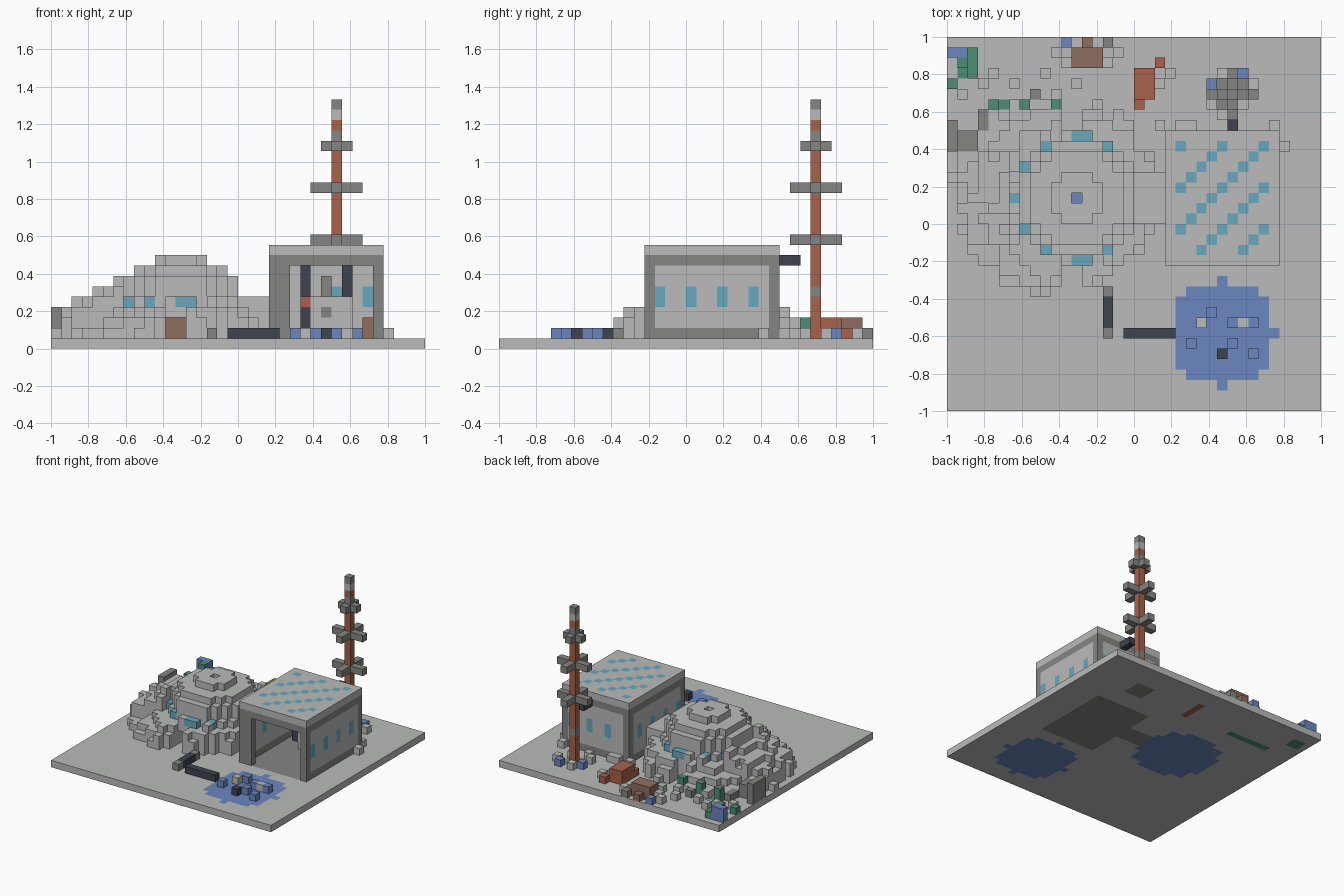
import bpy
import bmesh
import math
import random
from mathutils import Vector

cube = bpy.data.objects.get("Cube")
if cube:
    bpy.data.objects.remove(cube, do_unlink=True)

random.seed(7)
U = 1 / 18  # edge of one block; the base is 36 blocks wide

COLOURS = {
    "pale_stone": (0.49, 0.50, 0.49),
    "mid_grey": (0.235, 0.235, 0.225),
    "dark_navy": (0.05, 0.056, 0.078),
    "water_blue": (0.147, 0.24, 0.52),
    "glass_cyan": (0.138, 0.39, 0.52),
    "rust_red": (0.39, 0.122, 0.069),
    "earth_brown": (0.275, 0.156, 0.117),
    "leaf_green": (0.078, 0.262, 0.18),
}
NAMES = list(COLOURS)
MATS = []
for name, rgb in COLOURS.items():
    m = bpy.data.materials.new(name)
    m.use_nodes = True
    m.diffuse_color = (*rgb, 1)
    bsdf = m.node_tree.nodes["Principled BSDF"]
    bsdf.inputs["Base Color"].default_value = (*rgb, 1)
    bsdf.inputs["Roughness"].default_value = 0.9
    MATS.append(m)
PALE, GREY, NAVY, BLUE, CYAN, RED, BROWN, GREEN = NAMES


def span(v):
    """A single index or an inclusive (first, last) pair."""
    return range(v[0], v[1] + 1) if isinstance(v, tuple) else (v,)


def fill(cells, colour, i, j, k=1):
    for a in span(i):
        for b in span(j):
            for c in span(k):
                cells[a, b, c] = colour


def build(name, cells):
    """Turn a set of coloured blocks into one mesh of its outer faces."""
    bm = bmesh.new()
    axes = [Vector((1, 0, 0)), Vector((0, 1, 0)), Vector((0, 0, 1))]
    for cell, colour in cells.items():
        centre = Vector(cell) + Vector((0.5, 0.5, 0.5))
        for n in range(3):
            p, q = axes[(n + 1) % 3] / 2, axes[(n + 2) % 3] / 2
            for s in (-1, 1):
                out = axes[n] * s
                if tuple(int(c) for c in Vector(cell) + out) in cells:
                    continue
                mid = centre + out / 2
                ring = [mid - p - q, mid + p - q, mid + p + q, mid - p + q]
                verts = [bm.verts.new((v - Vector((18, 18, 0))) * U) for v in ring[::s]]
                bm.faces.new(verts).material_index = NAMES.index(colour)
    bmesh.ops.remove_doubles(bm, verts=bm.verts, dist=U / 100)
    bmesh.ops.dissolve_limit(bm, angle_limit=0.01, verts=bm.verts, edges=bm.edges,
                             delimit={'MATERIAL'})
    mesh = bpy.data.meshes.new(name)
    bm.to_mesh(mesh)
    bm.free()
    for m in MATS:
        mesh.materials.append(m)
    bpy.context.collection.objects.link(bpy.data.objects.new(name, mesh))


DOME = (12, 20)
POND = (26, 7)


def dist(i, j, c):
    return math.hypot(i - c[0], j - c[1])


# Ground slab with pond, dome floor, building floor and mast footing set into it
ground = {}
fill(ground, PALE, (0, 35), (0, 35), 0)
fill(ground, GREY, (22, 30), (14, 25), 0)
fill(ground, GREY, (18, 21), (19, 21), 0)
fill(ground, GREY, (26, 28), (29, 31), 0)
fill(ground, RED, 18, (29, 32), 0)
fill(ground, GREEN, (4, 10), 29, 0)
fill(ground, GREEN, (1, 2), (32, 33), 0)
for i, j, _ in list(ground):
    if dist(i, j, POND) <= 5 or dist(i, j, DOME) <= 5.7:
        ground[i, j, 0] = BLUE
build("ground", ground)

# Building: framed walls with window slots, open front, dotted roof
hall = {}
for i in range(21, 32):
    for j in range(14, 27):
        hall[i, j, 9] = CYAN if (22 <= i <= 30 and 15 <= j <= 25 and (i - j) % 4 == 1) else PALE
        for k in range(1, 9):
            if j == 14:
                if i < 23 or i == 31 or k == 8:
                    hall[i, j, k] = GREY
            elif i in (21, 31) or j == 26:
                corner = i in (21, 31) and j == 26
                panel = 2 <= k <= 7 and not corner
                slot = k in (4, 5) and (j if j < 26 else i) % 3 == 0
                hall[i, j, k] = GREY if not panel else CYAN if slot else PALE
build("building", hall)

# Machinery inside the building
machine = {}
fill(machine, PALE, (25, 28), (22, 24), (1, 4))
fill(machine, GREY, 26, 22, 3)
fill(machine, GREY, 26, 23, (5, 6))
fill(machine, NAVY, 24, 23, (5, 7))
fill(machine, NAVY, 24, 22, (2, 3))
fill(machine, NAVY, 28, 23, (5, 7))
fill(machine, RED, 24, 22, 4)
fill(machine, BROWN, 30, 24, (1, 2))
fill(machine, BLUE, 28, 20)
build("machinery", machine)

# Hollow stepped dome with a ring of windows, a doorway and a side corridor
RADII = [0, 6.5, 6.5, 6.5, 6.2, 5.6, 5.4, 4.5, 2.3, 0]
WINDOWS = {10, 12, 13}
dome = {}
for k in range(1, 9):
    for i in range(5, 20):
        for j in range(13, 28):
            d = dist(i, j, DOME)
            if d > RADII[k] or d <= min(RADII[k] - 1.2, RADII[k + 1]):
                continue
            if i in (11, 12) and j < 16 and k < 3:
                continue
            lit = k == 4 and d > 5.5 and (i + 2 * j) % 4 != 0 and i < 17
            if j in (14, 26):
                lit = k == 4 and (i in WINDOWS or i == 14)
            dome[i, j, k] = CYAN if lit else PALE
fill(dome, PALE, (18, 20), (18, 22), 4)
fill(dome, PALE, (18, 20), 18, (1, 3))
fill(dome, PALE, (18, 20), 22, (1, 3))
fill(dome, BROWN, (11, 12), 22, (1, 2))
build("dome", dome)

# Rubble bank piled around the dome, highest on its right-hand side
bank = {}
for i in range(0, 20):
    for j in range(9, 32):
        d = dist(i, j, DOME)
        edge = dist(i, j, (9.8, 20.4))
        if d <= 6.5 or edge > 9.6 + random.uniform(-0.7, 0.7):
            continue
        if (18 <= i and 18 <= j <= 22) or (i in (11, 12) and j > 10):
            continue
        side = 1.9 if i < 7 and abs(j - 20) < 5 else 0
        top = round(3.2 - 0.65 * (d - 7) + side + random.uniform(-0.5, 0.4))
        if top > 0:
            fill(bank, PALE, i, j, (1, top))
for i in (4, 7, 10):
    fill(bank, GREEN, i, 29, (1, 2))
build("rubble_bank", bank)

# Mast with cross-shaped collars
mast = {}
fill(mast, RED, 27, 30, (1, 21))
for k, colour in ((5, GREY), (20, GREY), (22, PALE), (23, GREY)):
    fill(mast, colour, 27, 30, k)
for k, reach in ((10, 2), (15, 2), (19, 1)):
    fill(mast, GREY, (27 - reach, 27 + reach), 30, k)
    fill(mast, GREY, 27, (30 - reach, 30 + reach), k)
build("mast", mast)

# Cable stub from the back wall towards the mast
stub = {}
fill(stub, NAVY, 27, (27, 28), 8)
build("cable_stub", stub)

# Pipe running from the dome to the pond
pipe = {}
fill(pipe, NAVY, 15, (8, 13))
fill(pipe, GREY, 15, 11)
fill(pipe, GREY, 15, 7)
fill(pipe, NAVY, (17, 21), 7)
del pipe[15, 12, 1]
build("pipe", pipe)

# Blocks standing in the pond
pond = {}
for i, j, colour in ((25, 9, BLUE), (24, 8, PALE), (27, 8, BLUE), (28, 8, PALE), (29, 8, BLUE),
                     (23, 6, BLUE), (27, 6, BLUE), (26, 5, NAVY), (29, 5, BLUE)):
    fill(pond, colour, i, j)
build("pond_blocks", pond)

# Dark boulders at the edge
boulders = {}
fill(boulders, GREY, (1, 2), (24, 26), (1, 2))
fill(boulders, GREY, 0, (25, 27), (1, 3))
fill(boulders, GREY, 2, (23, 25), (1, 2))
fill(boulders, GREY, 3, (26, 28))
fill(boulders, GREY, 8, 30)
build("boulders", boulders)

# Coloured scrap heaps along the back
scrap = {}
fill(scrap, RED, 18, (29, 32))
fill(scrap, RED, (18, 19), (30, 32), (1, 2))
fill(scrap, RED, 20, 33)
fill(scrap, BROWN, (12, 14), (33, 34), (1, 2))
fill(scrap, BROWN, 13, 35)
fill(scrap, BLUE, 11, 35)
fill(scrap, GREY, 15, 35)
fill(scrap, BLUE, (0, 1), 34, (1, 2))
fill(scrap, GREEN, 2, (32, 34))
fill(scrap, GREEN, 1, 33, (1, 2))
fill(scrap, GREEN, 0, 31)
fill(scrap, BLUE, 25, 31)
fill(scrap, BLUE, 28, 32)
build("scrap_heaps", scrap)

# Loose stones
stones = {}
for i, j in ((20, 27), (22, 27), (23, 27), (28, 29), (26, 28), (29, 31), (25, 29), (26, 32),
             (32, 25), (31, 27), (11, 33), (15, 33), (10, 34), (12, 31), (16, 34), (20, 31),
             (21, 32), (3, 31), (4, 32), (1, 30), (6, 31), (9, 32)):
    fill(stones, PALE, i, j)
build("loose_stones", stones)
